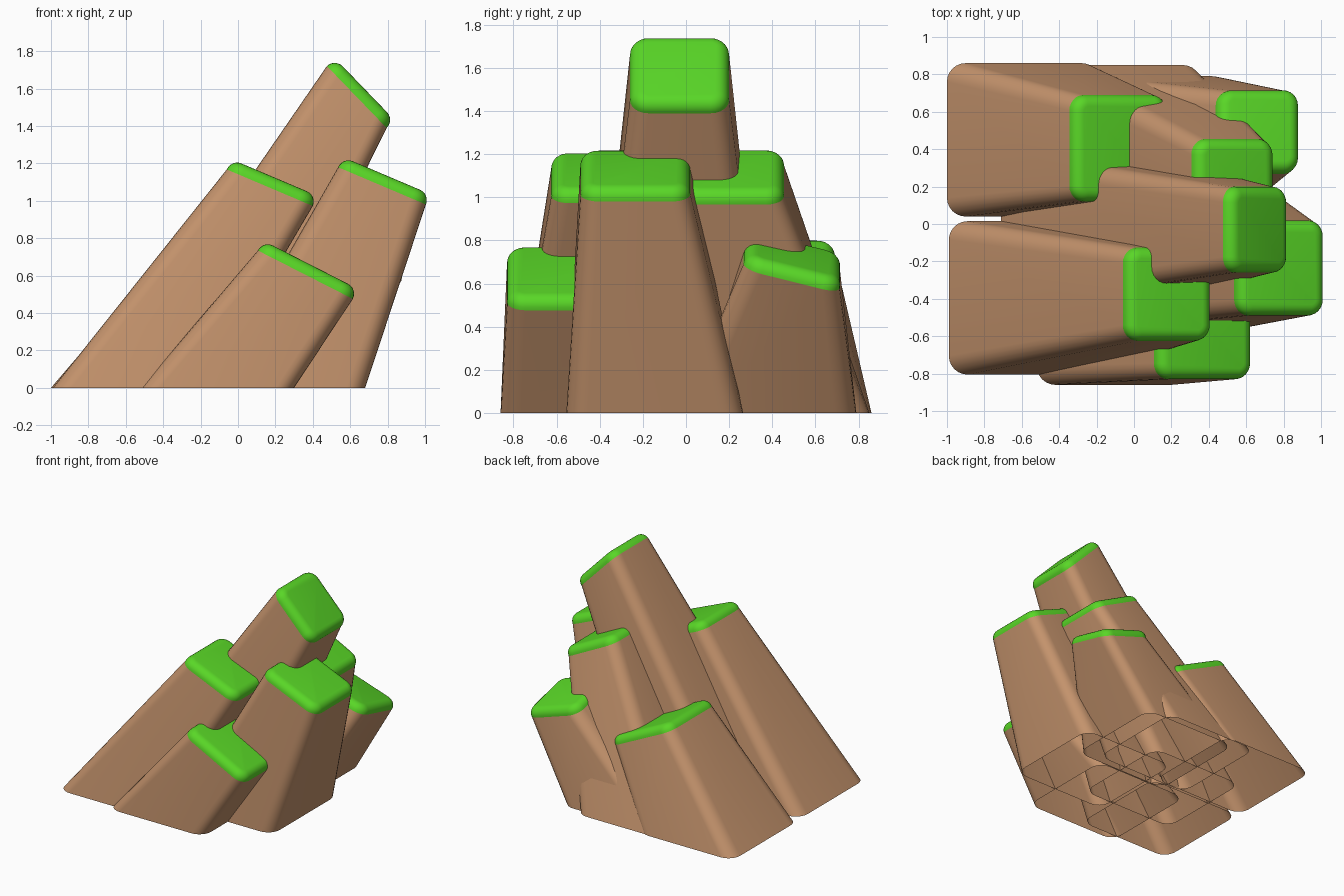
import bpy, bmesh, math
from mathutils import Vector

if "Cube" in bpy.data.objects:
    bpy.data.objects.remove(bpy.data.objects["Cube"])

BASE = 0.82      # side of every column footprint
FILLET = 0.06    # rounding of the cap edge
SEG = 6          # segments per rounded corner


def material(name, col):
    m = bpy.data.materials.new(name)
    m.diffuse_color = (*col, 1)
    m.use_nodes = True
    m.node_tree.nodes["Principled BSDF"].inputs["Base Color"].default_value = m.diffuse_color
    return m


ROCK = material("rock_brown", (0.55, 0.29, 0.15))
GRASS = material("grass_green", (0.10, 0.68, 0.02))


def rounded_square(side, rad):
    """2D outline of a rounded square, counter-clockwise."""
    k = side / 2 - rad
    pts = []
    for q, (sx, sy) in enumerate([(1, 1), (-1, 1), (-1, -1), (1, -1)]):
        for i in range(SEG + 1):
            a = math.pi / 2 * (q + i / SEG)
            pts.append((sx * k + rad * math.cos(a), sy * k + rad * math.sin(a)))
    return pts


def skin(name, rings, mat, close_top):
    """Bridge a stack of rings into one smooth-shaded object."""
    bm = bmesh.new()
    loops = [[bm.verts.new(p) for p in r] for r in rings]
    n = len(loops[0])
    for a, b in zip(loops, loops[1:]):
        for i in range(n):
            j = (i + 1) % n
            bm.faces.new((a[i], a[j], b[j], b[i]))
    if close_top:
        bm.faces.new(loops[-1])
    for f in bm.faces:
        f.smooth = True
    me = bpy.data.meshes.new(name)
    bm.to_mesh(me)
    bm.free()
    me.materials.append(mat)
    bpy.context.scene.collection.objects.link(bpy.data.objects.new(name, me))


def column(name, base, top, side, tilt_x, tilt_y=0):
    """Leaning, tapering rock column with a tilted, rounded green cap."""
    a, b = math.radians(tilt_x), math.radians(tilt_y)
    u = Vector((math.cos(a), 0, -math.sin(a)))
    v = Vector((0, math.cos(b), -math.sin(b)))
    n = u.cross(v).normalized()
    c = Vector(top)

    def top_ring(inset, lift):
        pts = rounded_square(side - 2 * inset, 0.085 - inset)
        return [c + u * x + v * y + n * lift for x, y in pts]

    foot = [Vector((base[0] + x, base[1] + y, 0)) for x, y in rounded_square(BASE, 0.1)]
    skin(name + "_rock", [foot, top_ring(0, 0)], ROCK, False)
    angles = [math.pi / 2 * i / 6 for i in range(7)]
    cap = [top_ring(FILLET * (1 - math.cos(t)), FILLET * math.sin(t)) for t in angles]
    skin(name + "_grass_cap", cap, GRASS, True)


# name, footprint centre, cap centre, cap side, tilt about y, tilt about x
column("back_left", (-0.59, 0.45), (-0.09, 0.405, 0.64), 0.57, 26)
column("front_left", (-0.58, -0.395), (0.17, -0.375, 1.07), 0.50, 23)
column("tall_middle", (-0.30, -0.03), (0.635, -0.03, 1.555), 0.46, 46)
column("front_right", (0.27, -0.145), (0.77, -0.235, 1.08), 0.51, 23)
column("front_low", (-0.11, -0.45), (0.36, -0.545, 0.605), 0.57, 27)
column("back_middle", (-0.05, 0.44), (0.52, 0.215, 1.075), 0.48, 27)
column("back_right", (0.11, 0.38), (0.655, 0.49, 0.68), 0.46, 18, 14)
